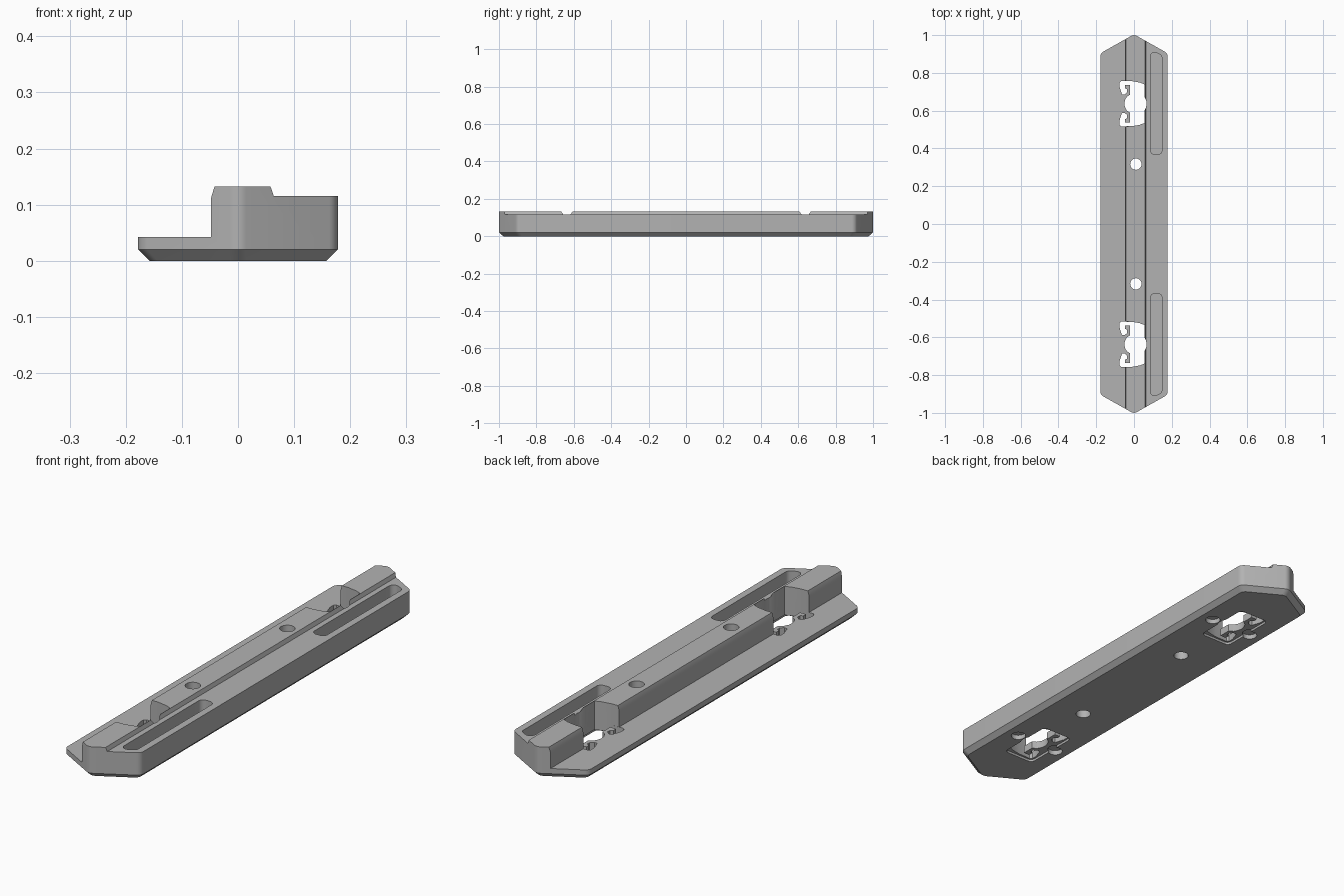
import bpy, bmesh, math
from mathutils import Vector

cube = bpy.data.objects.get("Cube")
if cube:
    bpy.data.objects.remove(cube, do_unlink=True)

grey = bpy.data.materials.new("plain grey")
grey.use_nodes = True
colour = (0.45, 0.45, 0.45, 1)
grey.diffuse_color = colour
grey.node_tree.nodes["Principled BSDF"].inputs["Base Color"].default_value = colour


def rounded(points, radius, steps=6):
    """Round every corner of a convex or concave outline."""
    pts = [Vector(p) for p in points]
    out = []
    for i, p in enumerate(pts):
        a = (pts[i - 1] - p).normalized()
        b = (pts[(i + 1) % len(pts)] - p).normalized()
        half = a.angle(b) / 2
        mid = (a + b).normalized()
        centre = p + mid * radius / math.sin(half)
        start = p + a * radius / math.tan(half) - centre
        end = p + b * radius / math.tan(half) - centre
        for k in range(steps + 1):
            t = k / steps
            out.append(centre + start.lerp(end, t).normalized() * radius)
    return out


def circle(x, y, r, n=32):
    return [(x + r * math.cos(math.tau * i / n), y + r * math.sin(math.tau * i / n))
            for i in range(n)]


def loft(name, rings):
    """Solid through matching rings of 3D points."""
    bm = bmesh.new()
    loops = [[bm.verts.new(p) for p in ring] for ring in rings]
    n = len(loops[0])
    for low, high in zip(loops, loops[1:]):
        for i in range(n):
            j = (i + 1) % n
            bm.faces.new((low[i], low[j], high[j], high[i]))
    bm.faces.new(loops[0][::-1])
    bm.faces.new(loops[-1])
    bmesh.ops.recalc_face_normals(bm, faces=bm.faces)
    mesh = bpy.data.meshes.new(name)
    bm.to_mesh(mesh)
    bm.free()
    mesh.materials.append(grey)
    ob = bpy.data.objects.new(name, mesh)
    bpy.context.collection.objects.link(ob)
    return ob


def prism(name, outline, z0, z1):
    return loft(name, [[(p[0], p[1], z) for p in outline] for z in (z0, z1)])


def combine(target, tool, operation):
    mod = target.modifiers.new("cut", 'BOOLEAN')
    mod.operation = operation
    mod.solver = 'EXACT'
    mod.object = tool
    tool.hide_render = True
    bpy.context.view_layer.objects.active = target
    bpy.ops.object.modifier_apply(modifier=mod.name)
    bpy.data.objects.remove(tool, do_unlink=True)


# Pointed plan outline, shrunk by d for the bottom chamfer
def plan(d, z):
    w, slope = 0.178 - d, 0.1 / 0.178
    tip = 1.004 - d * math.hypot(1, slope)
    side = tip - slope * w
    corners = [(0, tip), (-w, side), (-w, -side), (0, -tip), (w, -side), (w, side)]
    return [(p.x, p.y, z) for p in rounded(corners, 0.03)]


rail = loft("mounting_rail", [plan(0.02, 0), plan(0, 0.02), plan(0, 0.2)])

# Stepped cross-section: low flange, ridge, tall side block
section = [(-0.3, -0.1), (0.3, -0.1), (0.3, 0.115), (0.064, 0.115), (0.058, 0.132),
           (-0.042, 0.132), (-0.048, 0.112), (-0.048, 0.042), (-0.3, 0.042)]
combine(rail, loft("section", [[(x, y, z) for x, z in section] for y in (-1.2, 1.2)]),
        'INTERSECT')

# Upper half of the clip opening, from the left middle round to the right middle
half = [(-0.051, 0), (-0.048, 0.018), (-0.038, 0.037), (-0.02, 0.048), (-0.02, 0.1),
        (-0.048, 0.1), (-0.048, 0.082), (-0.036, 0.076), (-0.036, 0.06),
        (-0.05, 0.048), (-0.064, 0.05), (-0.077, 0.09), (-0.077, 0.112), (-0.068, 0.12),
        (-0.01, 0.119), (0.03, 0.112), (0.056, 0.102), (0.056, 0.034), (0.064, 0.018),
        (0.067, 0)]
pocket_half = [(-0.049, 0.12), (-0.01, 0.119), (0.03, 0.112), (0.056, 0.102),
               (0.056, 0.034), (0.064, 0.018), (0.067, 0)]


def opening(shape, y):
    """Close a half outline with its reflection about the line at y."""
    lower = [(x, -v) for x, v in reversed(shape) if v > 0]
    return [(x, y + v) for x, v in shape + lower]


for s in (1, -1):
    y = s * 0.637
    # Gap through the ridge, and the clip opening with its two hooks
    combine(rail, prism("pocket", opening(pocket_half, y), 0.042, 0.3), 'DIFFERENCE')
    combine(rail, prism("clip_opening", opening(half, y), -0.1, 0.3), 'DIFFERENCE')
    # Shallow recess under the opening
    recess = [(-0.085, y - 0.128), (0.06, y - 0.128), (0.06, y + 0.128), (-0.085, y + 0.128)]
    combine(rail, prism("recess", rounded(recess, 0.02), -0.1, 0.01), 'DIFFERENCE')
    # Blind round recesses underneath
    for x in (-0.1, 0.1):
        combine(rail, prism("dimple", circle(x, s * 0.63, 0.03), -0.1, 0.02), 'DIFFERENCE')
    # Screw hole
    combine(rail, prism("screw_hole", circle(0.01, s * 0.317, 0.03), -0.1, 0.3), 'DIFFERENCE')
    # Long slot in the tall side block
    slot = [(0.087, s * 0.368), (0.148, s * 0.368), (0.148, s * 0.892), (0.087, s * 0.922)]
    combine(rail, prism("slot", rounded(slot, 0.022), 0.06, 0.3), 'DIFFERENCE')

bpy.ops.object.select_all(action='DESELECT')
rail.select_set(True)
bpy.context.view_layer.objects.active = rail
bpy.ops.object.shade_smooth_by_angle(angle=math.radians(30))
